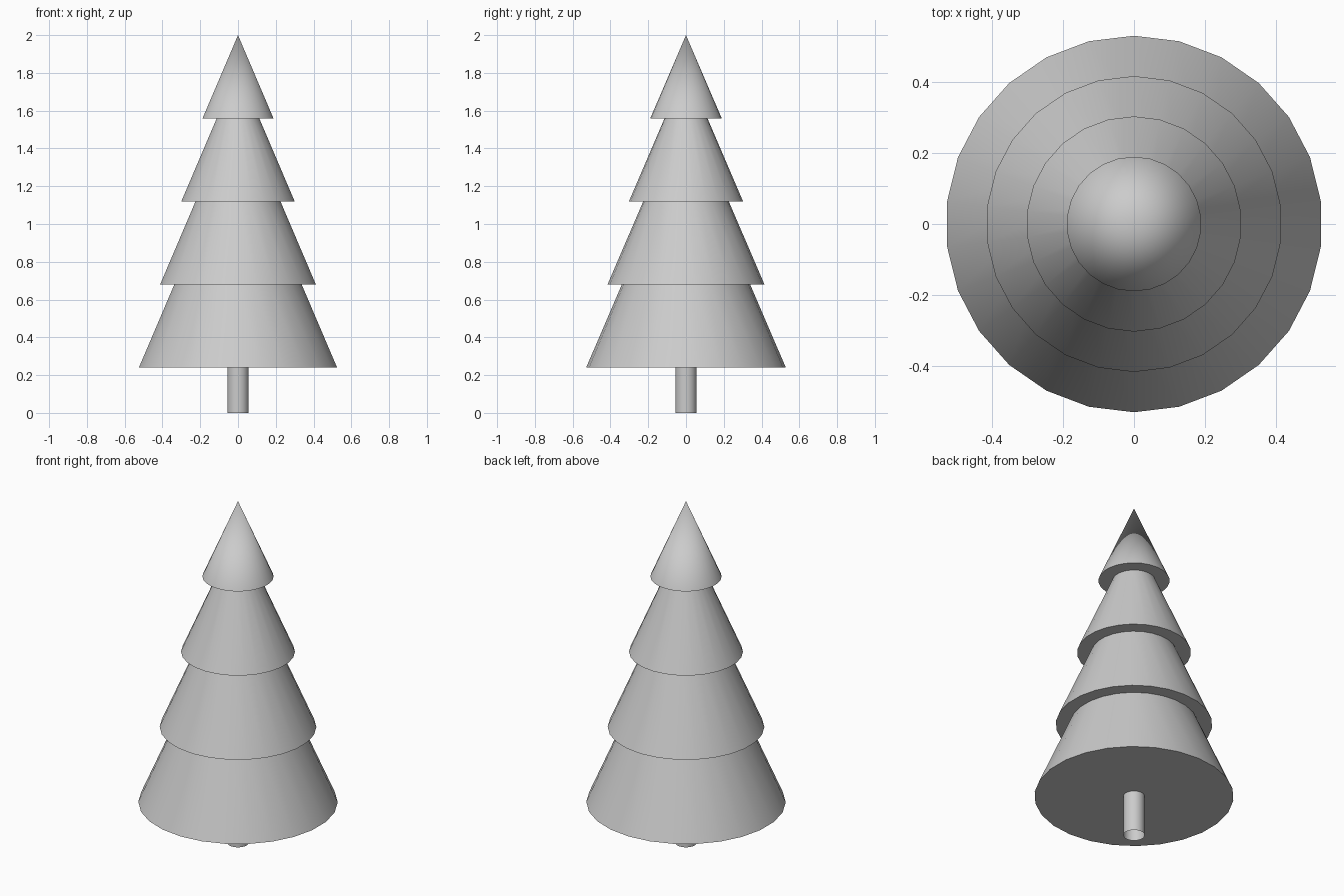
import bpy
import bmesh
import math

SIDES = 26
TIERS = 4
TRUNK_TOP = 0.239
STEP = (2 - TRUNK_TOP) / TIERS   # height of one tier
SPREAD = 0.1133                  # growth in radius from tier to tier
FLARE = 0.189                    # flare of each tier

old = bpy.data.objects.get("Cube")
if old:
    bpy.data.objects.remove(old, do_unlink=True)

# One plain grey for the whole tree
grey = bpy.data.materials.new("plain_grey")
grey.use_nodes = True
colour = (0.6, 0.6, 0.6, 1)
grey.diffuse_color = colour
grey.node_tree.nodes["Principled BSDF"].inputs["Base Color"].default_value = colour


def add_frustum(name, bottom, height, radius_low, radius_high, capped=True):
    """Smooth-sided cone section standing on the given height."""
    bm = bmesh.new()
    bmesh.ops.create_cone(bm, cap_ends=capped, segments=SIDES,
                          radius1=radius_low, radius2=radius_high, depth=height)
    bmesh.ops.translate(bm, verts=bm.verts, vec=(0, 0, bottom + height / 2))
    bmesh.ops.remove_doubles(bm, verts=bm.verts, dist=0.0001)
    mesh = bpy.data.meshes.new(name)
    bm.to_mesh(mesh)
    bm.free()
    mesh.materials.append(grey)
    obj = bpy.data.objects.new(name, mesh)
    bpy.context.collection.objects.link(obj)
    bpy.ops.object.select_all(action="DESELECT")
    obj.select_set(True)
    bpy.context.view_layer.objects.active = obj
    bpy.ops.object.shade_smooth_by_angle(angle=math.radians(40))
    return obj


# Trunk: a tube open at the foot
add_frustum("trunk", 0, TRUNK_TOP, 0.0565, 0.0565, capped=False)

# Branch tiers, from the pointed top down to the widest skirt
for i in range(TIERS):
    add_frustum(f"branch_tier_{i + 1}", 2 - (i + 1) * STEP, STEP,
                FLARE + i * SPREAD, i * SPREAD)
